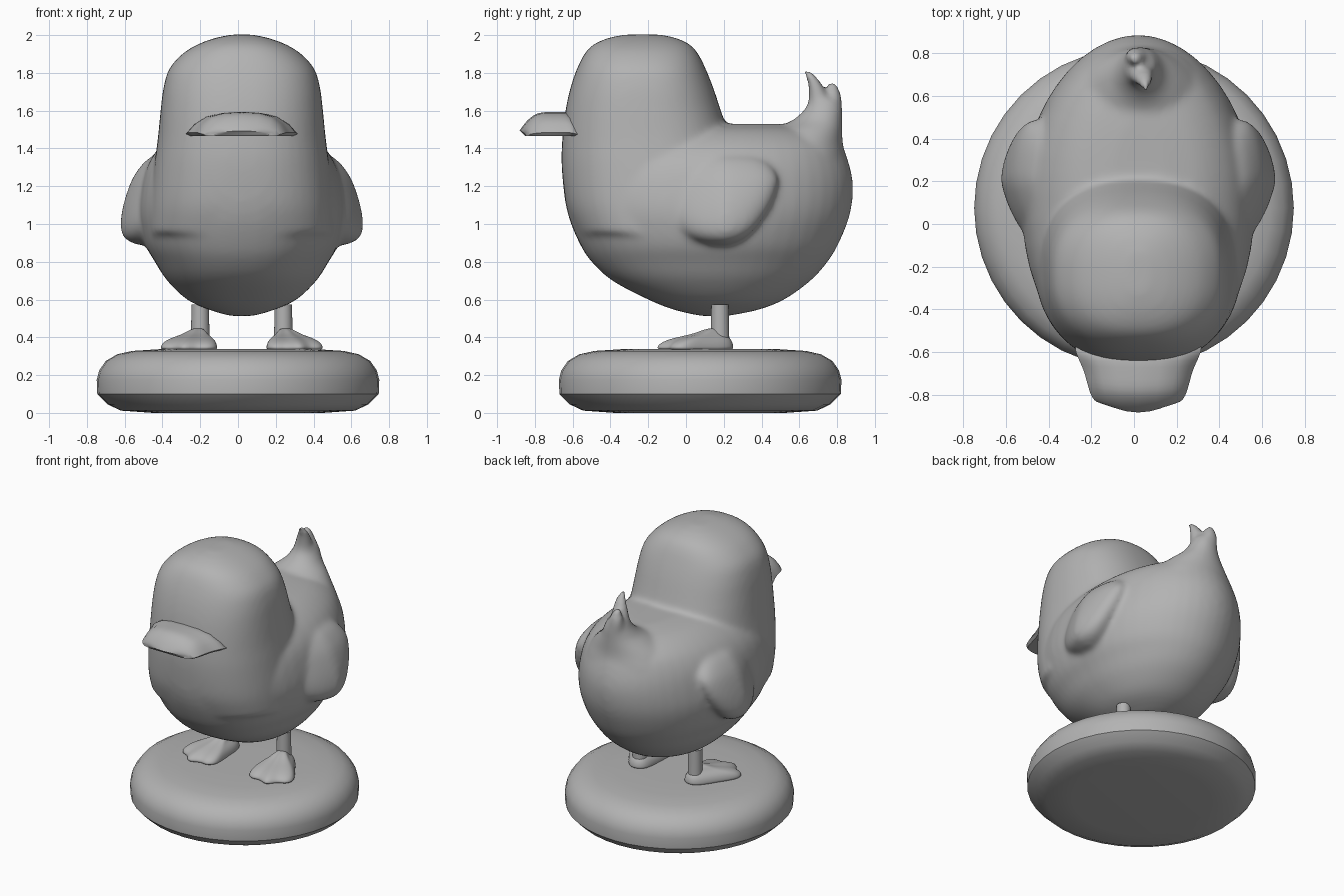
import bpy, bmesh, math
from mathutils import Matrix, Vector

if "Cube" in bpy.data.objects:
    bpy.data.objects.remove(bpy.data.objects["Cube"])

CX = 0.02  # the bird stands slightly off the base centre
grey = bpy.data.materials.new("plain grey")
grey.diffuse_color = (0.45, 0.45, 0.45, 1)
grey.use_nodes = True
grey.node_tree.nodes["Principled BSDF"].inputs["Base Color"].default_value = grey.diffuse_color


def finish(bm, name, angle=None):
    bmesh.ops.recalc_face_normals(bm, faces=bm.faces[:])
    for f in bm.faces:
        f.smooth = True
    me = bpy.data.meshes.new(name)
    bm.to_mesh(me)
    bm.free()
    me.materials.append(grey)
    ob = bpy.data.objects.new(name, me)
    bpy.context.collection.objects.link(ob)
    if angle:
        bpy.ops.object.select_all(action='DESELECT')
        bpy.context.view_layer.objects.active = ob
        ob.select_set(True)
        bpy.ops.object.shade_smooth_by_angle(angle=math.radians(angle))
    return ob


def skin(bm, rings):
    """Bridge closed rings of points and cap both ends."""
    vs = [[bm.verts.new(p) for p in r] for r in rings]
    n = len(vs[0])
    for a, b in zip(vs, vs[1:]):
        for i in range(n):
            j = (i + 1) % n
            bm.faces.new((a[i], a[j], b[j], b[i]))
    bm.faces.new(vs[0][::-1])
    bm.faces.new(vs[-1])


def refine(rows, steps=4):
    """Catmull-Rom interpolation between profile rows."""
    out = []
    for i in range(len(rows) - 1):
        q = [rows[max(i - 1, 0)], rows[i], rows[i + 1], rows[min(i + 2, len(rows) - 1)]]
        for s in range(steps):
            t = s / steps
            out.append([0.5 * (2 * b + (c - a) * t + (2 * a - 5 * b + 4 * c - d) * t * t
                               + (3 * b - a - 3 * c + d) * t ** 3) for a, b, c, d in zip(*q)])
    return out + [list(rows[-1])]


def loft(bm, rows, front=2.0, back=2.0, side=1, shear=0.0):
    """Rows: z, front y, back y, half width, centre x. Front/back: squareness of each half."""
    rings = []
    for z, yf, yb, w, x in refine(rows):
        ring = []
        for k in range(48):
            a = 2 * math.pi * k / 48
            c, s = math.cos(a), math.sin(a)
            p = back if s > 0 else front
            c = math.copysign(abs(c) ** (2 / p), c)
            s = math.copysign(abs(s) ** (2 / p), s)
            y = (yf + yb) / 2 + (yb - yf) / 2 * s
            tuck = shear * min(0, y - .2)  # leans the front edge into the body
            ring.append((CX + side * (x + max(w, .004) * c + tuck), y, z))
        rings.append(ring)
    skin(bm, rings)


# body, head, wings and tail fused into one soft form
bm = bmesh.new()
loft(bm, [(.513, .08, .22, .06, 0), (.545, -.06, .38, .17, 0), (.6, -.2, .52, .29, 0),
          (.7, -.39, .66, .395, 0), (.8, -.5, .75, .46, 0), (.9, -.565, .81, .515, 0),
          (1.05, -.625, .868, .545, 0), (1.2, -.645, .885, .53, 0), (1.33, -.6, .86, .49, 0),
          (1.43, -.5, .81, .41, 0), (1.5, -.35, .68, .29, 0), (1.53, -.2, .5, .13, 0)], 2.3, 1.95)
loft(bm, [(.95, -.58, .3, .49, 0), (1.1, -.635, .3, .485, 0), (1.3, -.658, .28, .465, 0),
          (1.45, -.655, .235, .445, 0), (1.6, -.638, .185, .43, 0), (1.72, -.612, .145, .415, 0),
          (1.82, -.578, .105, .385, 0), (1.9, -.538, .065, .315, 0), (1.95, -.49, .02, .235, 0),
          (1.985, -.41, -.055, .14, 0), (2.003, -.32, -.14, .05, 0)], 2.4, 2.4)
for side in (-1, 1):
    loft(bm, [(1.365, .0, .33, .03, .43), (1.33, -.08, .42, .07, .445), (1.25, -.13, .485, .1, .475),
              (1.15, -.13, .47, .11, .505), (1.05, -.11, .42, .11, .53), (.97, -.05, .36, .1, .545),
              (.92, .03, .3, .08, .54), (.89, .12, .23, .03, .53)], 2.2, 2.2, side, .3)
loft(bm, [(1.15, .2, .86, .35, 0), (1.32, .28, .85, .33, 0), (1.43, .36, .83, .26, .005),
          (1.5, .46, .828, .185, .01), (1.55, .565, .828, .125, .01), (1.61, .63, .828, .088, .01),
          (1.66, .648, .81, .068, .01)], 2.0, 2.0)
loft(bm, [(1.58, .645, .77, .07, .01), (1.68, .65, .748, .06, .015),
          (1.75, .643, .715, .043, .025), (1.81, .618, .665, .02, .035)])
loft(bm, [(1.58, .72, .828, .06, 0), (1.67, .74, .825, .052, -.01), (1.75, .75, .797, .022, -.015)])
body = finish(bm, "bird_body")
rm = body.modifiers.new("fuse", 'REMESH')
rm.mode = 'VOXEL'
rm.voxel_size = 0.016
rm.use_smooth_shade = True
sm = body.modifiers.new("soften", 'SMOOTH')
sm.factor = 0.5
sm.iterations = 14

# beak: flat underside, arched top
bm = bmesh.new()
half = [(.93, 0), (1, .14), (.88, .5), (.68, .8), (.38, .96)]
section = half + [(0, 1)] + [(-x, z) for x, z in half[::-1]]
rings = []
for y, w, h in refine([(-.882, .14, .025), (-.865, .195, .05), (-.83, .22, .09), (-.78, .235, .12),
                       (-.7, .255, .126), (-.62, .285, .12), (-.58, .295, .07), (-.557, .285, .03)], 3):
    # the front edge bows forward in the middle
    rings.append([(CX + w * x, y + .035 * x * x * max(0, (-.6 - y) / .28), 1.467 + h * z) for x, z in section])
skin(bm, rings)
finish(bm, "beak", 40)

# legs and webbed feet
outline = [(.055, -.075), (.095, .04), (.13, .15), (.165, .25), (.115, .305), (.06, .29), (0, .37)]
outline += [(-x, y) for x, y in outline[-2::-1]]
for side, label in ((-1, "left"), (1, "right")):
    hip = Vector((CX + side * .22, .18, 0))
    bm = bmesh.new()
    bmesh.ops.create_cone(bm, cap_ends=True, segments=24, radius1=.05, radius2=.046, depth=.23,
                          matrix=Matrix.Translation(hip + Vector((0, 0, .46))))
    finish(bm, label + "_leg", 40)
    bm = bmesh.new()
    turn = Matrix.Rotation(side * math.radians(15), 3, 'Z')
    skin(bm, [[hip + turn @ Vector((x * s, -y * s, z)) for x, y in outline]
              for s, z in ((.97, .325), (1.02, .348), (.92, .378), (.7, .4), (.42, .418), (.2, .45))])
    foot = finish(bm, label + "_foot")
    foot.modifiers.new("round", 'SUBSURF').levels = 2

# round cushion-like base
bm = bmesh.new()
profile = [(.45, 0), (.62, .012), (.69, .045), (.745, .1), (.748, .175), (.735, .225),
           (.70, .275), (.64, .31), (.56, .328), (.42, .337), (.2, .338)]
skin(bm, [[(r * math.cos(a), .075 + r * math.sin(a), z)
           for a in (2 * math.pi * k / 40 for k in range(40))] for r, z in profile])
finish(bm, "round_base", 32)
